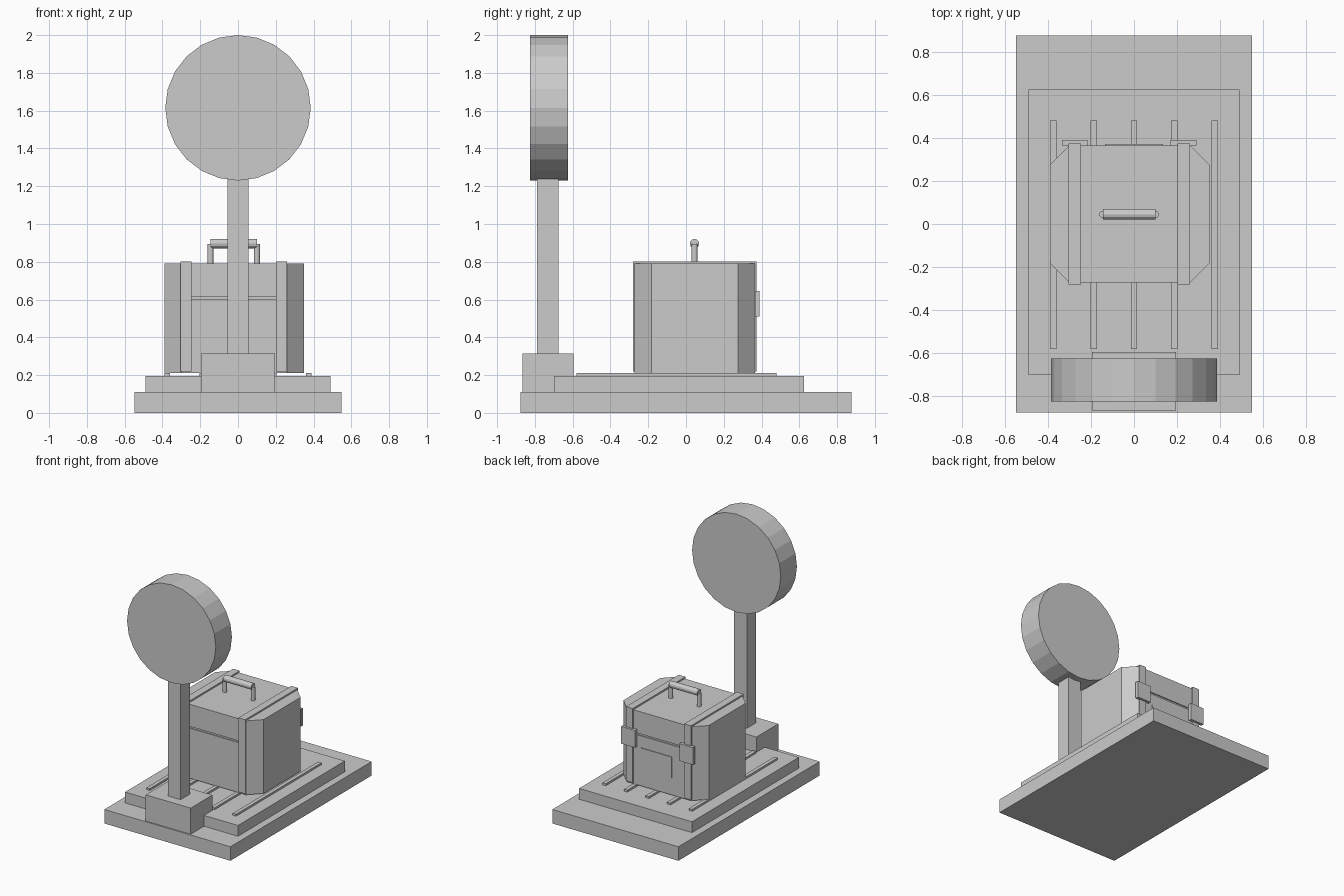
import bpy, bmesh
from math import pi
from mathutils import Matrix, Vector

cube = bpy.data.objects.get("Cube")
if cube:
    bpy.data.objects.remove(cube, do_unlink=True)

grey = bpy.data.materials.new("plain grey")
grey.use_nodes = True
colour = (0.6, 0.6, 0.6, 1)
grey.diffuse_color = colour
grey.node_tree.nodes["Principled BSDF"].inputs["Base Color"].default_value = colour


def finish(name, bm):
    bmesh.ops.recalc_face_normals(bm, faces=bm.faces)
    mesh = bpy.data.meshes.new(name)
    bm.to_mesh(mesh)
    bm.free()
    mesh.materials.append(grey)
    obj = bpy.data.objects.new(name, mesh)
    bpy.context.collection.objects.link(obj)
    return obj


def box(name, x, y, z):
    """Box from (low, high) ranges on each axis."""
    bm = bmesh.new()
    size = [r[1] - r[0] for r in (x, y, z)]
    mid = [(r[0] + r[1]) / 2 for r in (x, y, z)]
    bmesh.ops.create_cube(bm, size=1, matrix=Matrix.Translation(mid) @ Matrix.Diagonal(size + [1]))
    return finish(name, bm)


def cylinder(name, centre, radius, length, axis, sides):
    bm = bmesh.new()
    turn = Vector((0, 0, 1)).rotation_difference(Vector(axis)).to_matrix().to_4x4()
    bmesh.ops.create_cone(bm, cap_ends=True, segments=sides, radius1=radius, radius2=radius,
                          depth=length, matrix=Matrix.Translation(centre) @ turn)
    return finish(name, bm)


def prism(name, outline, low, high):
    bm = bmesh.new()
    face = bm.faces.new([bm.verts.new((x, y, low)) for x, y in outline])
    top = bmesh.ops.extrude_face_region(bm, geom=[face])["geom"]
    bmesh.ops.translate(bm, vec=(0, 0, high - low),
                        verts=[v for v in top if isinstance(v, bmesh.types.BMVert)])
    return finish(name, bm)


# Stepped base with floor rails
box("base_slab", (-.547, .547), (-.875, .875), (0, .11))
box("upper_step", (-.49, .49), (-.70, .625), (.11, .195))
for i in range(5):
    x = -.375 + i * .1875
    box(f"floor_rail_{i + 1}", (x - .015, x + .015), (-.58, .48), (.19, .21))

# Sign on a post
box("post_foot", (-.195, .195), (-.865, -.595), (.1, .315))
box("sign_post", (-.055, .055), (-.79, -.675), (.31, 1.26))
cylinder("sign_disc", (0, -.725, 1.615), .385, .2, (0, 1, 0), 24)

# Case body with cut corners
left, right, front, back = -.39, .35, -.272, .365
cut = .09
outline = [(left, front + cut), (left + cut, front), (right - cut, front), (right, front + cut),
           (right, back - cut), (right - cut, back), (left + cut, back), (left, back - cut)]
body = prism("case_body", outline, .21, .79)

# Lid seam cut into front and back, between the bands
for name, y in (("front", front), ("back", back)):
    cutter = box(f"{name}_seam_cutter", (-.275, .23), (y - .008, y + .008), (.602, .616))
    cutter.hide_render = True
    cutter.hide_set(True)
    seam = body.modifiers.new(f"{name}_seam", 'BOOLEAN')
    seam.operation = 'DIFFERENCE'
    seam.solver = 'EXACT'
    seam.object = cutter

# Bands and back latches
for side, x in (("right", -.275), ("left", .23)):
    box(f"{side}_band", (x - .029, x + .029), (-.28, .373), (.22, .802))
    box(f"{side}_latch", (x - .06, x + .06), (.365, .39), (.51, .645))

# Back label plate
box("back_plate", (-.135, .135), (.36, .371), (.345, .51))

# Carry handle
for side, x in (("right", -.145), ("left", .1)):
    cylinder(f"{side}_handle_post", (x, .045, .84), .016, .11, (0, 0, 1), 12)
cylinder("handle_bar", (-.0225, .045, .896), .025, .245, (1, 0, 0), 12)
